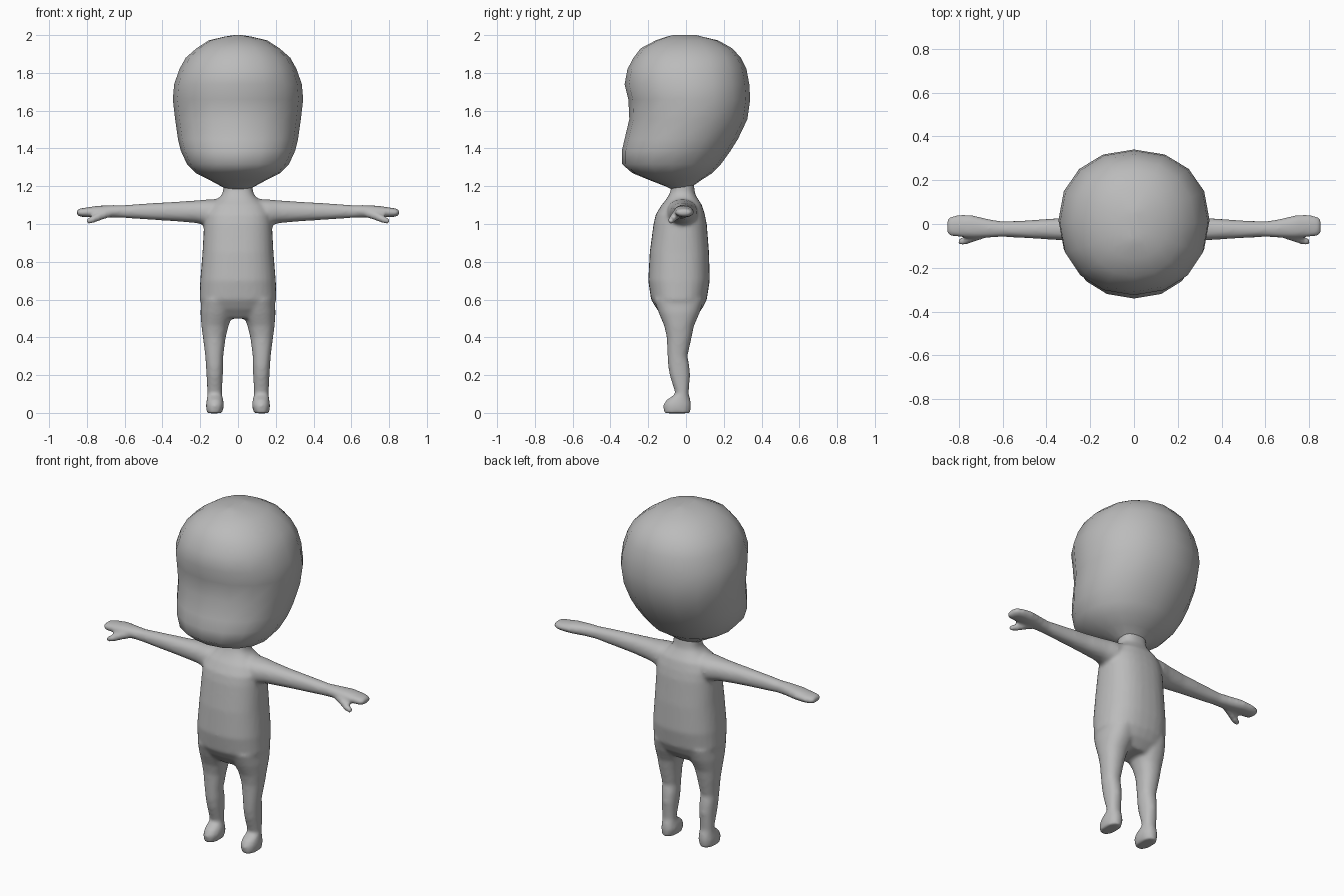
import bpy, bmesh, math
from mathutils import Vector

cube = bpy.data.objects.get("Cube")
if cube:
    bpy.data.objects.remove(cube)

grey = bpy.data.materials.new("plain grey")
grey.use_nodes = True
COLOUR = (0.5, 0.5, 0.5, 1)
grey.diffuse_color = COLOUR
grey.node_tree.nodes["Principled BSDF"].inputs["Base Color"].default_value = COLOUR


def loft(bm, rings, place, sides=24, power=2.2):
    """Skin rounded sections (t, a_min, a_max, b_min, b_max) and cap both ends."""
    loops = []
    for t, a0, a1, b0, b1 in rings:
        loop = []
        for i in range(sides):
            ang = 2 * math.pi * i / sides
            c, s = math.cos(ang), math.sin(ang)
            u = math.copysign(abs(c) ** (2 / power), c)
            v = math.copysign(abs(s) ** (2 / power), s)
            a = (a0 + a1 + (a1 - a0) * u) / 2
            b = (b0 + b1 + (b1 - b0) * v) / 2
            loop.append(bm.verts.new(place(t, a, b)))
        loops.append(loop)
    for low, high in zip(loops, loops[1:]):
        for i in range(sides):
            j = (i + 1) % sides
            bm.faces.new((low[i], low[j], high[j], high[i]))
    bm.faces.new(loops[0][::-1])
    bm.faces.new(loops[-1])


def make_object(name, bm):
    bmesh.ops.recalc_face_normals(bm, faces=bm.faces)
    mesh = bpy.data.meshes.new(name)
    bm.to_mesh(mesh)
    bm.free()
    obj = bpy.data.objects.new(name, mesh)
    bpy.context.collection.objects.link(obj)
    return obj


def finish(obj):
    obj.data.materials.clear()
    obj.data.materials.append(grey)
    for poly in obj.data.polygons:
        poly.use_smooth = True
        poly.material_index = 0


def upright(t, a, b):
    return Vector((a, b, t))


# Head: height, half width, front, back
head_rows = [
    (1.185, .06, -.08, .02), (1.2, .09, -.11, .035), (1.235, .155, -.2, .085),
    (1.27, .225, -.285, .14), (1.317, .27, -.338, .185), (1.386, .302, -.34, .235),
    (1.45, .318, -.325, .275), (1.555, .333, -.3, .325), (1.66, .345, -.305, .34),
    (1.74, .338, -.325, .335), (1.82, .31, -.31, .32), (1.88, .277, -.278, .29),
    (1.93, .22, -.24, .245), (1.972, .155, -.16, .17), (1.992, .07, -.1, .085),
    (2.0, .02, -.07, .055),
]
bm = bmesh.new()
loft(bm, [(z, -w, w, f, b) for z, w, f, b in head_rows], upright, 16, 2.15)
finish(make_object("head", bm))

# Torso and neck: height, half width, front, back
bm = bmesh.new()
torso_rows = [
    (.5, .12, -.11, .04), (.55, .185, -.155, .085), (.6, .203, -.185, .11),
    (.7, .2, -.2, .126), (.85, .188, -.192, .122), (1.0, .18, -.172, .11),
    (1.05, .175, -.16, .1), (1.1, .15, -.13, .085), (1.13, .11, -.105, .065),
    (1.155, .085, -.09, .05), (1.18, .078, -.08, .045), (1.23, .08, -.08, .04),
]
loft(bm, [(z, -w, w, f, b) for z, w, f, b in torso_rows], upright, 32, 2.4)

# Leg with foot: height, inner, outer, front, back
leg_rows = [
    (-.002, .084, .166, -.117, .022), (.04, .073, .17, -.122, .028),
    (.068, .078, .166, -.105, .024), (.1, .085, .162, -.055, .014),
    (.2, .08, .167, -.087, .022), (.25, .078, .17, -.095, .018),
    (.3, .078, .173, -.098, .008), (.4, .065, .186, -.102, .03),
    (.46, .05, .194, -.115, .042), (.53, .025, .199, -.145, .073),
    (.6, .02, .195, -.17, .095),
]
# Arm with mitten hand: distance, front, back, bottom, top
arm_rows = [
    (.06, -.1, .06, 1.0, 1.135), (.16, -.1, .06, .99, 1.13),
    (.22, -.085, .045, 1.005, 1.125), (.34, -.074, .027, 1.015, 1.117),
    (.5, -.064, .016, 1.025, 1.108), (.6, -.059, .012, 1.032, 1.1),
    (.66, -.062, .022, 1.034, 1.1), (.74, -.064, .041, 1.034, 1.097),
    (.8, -.06, .042, 1.036, 1.088), (.835, -.058, .036, 1.038, 1.083),
    (.853, -.045, .022, 1.046, 1.076),
]
# Thumb: distance, front, back, bottom, top
thumb_rows = [
    (.68, -.065, -.02, 1.035, 1.08), (.72, -.078, -.035, 1.022, 1.068),
    (.76, -.093, -.052, 1.006, 1.048), (.79, -.098, -.062, 1.0, 1.036),
    (.803, -.092, -.07, 1.006, 1.026),
]
for side in (1, -1):
    loft(bm, leg_rows, lambda t, a, b: Vector((side * a, b, t)))
    for rows in (arm_rows, thumb_rows):
        loft(bm, rows, lambda t, a, b: Vector((side * t, a, b)))
body = make_object("body", bm)

# Fuse the limbs into one soft skin
remesh = body.modifiers.new("fuse", 'REMESH')
remesh.mode = 'VOXEL'
remesh.voxel_size = 0.01
smooth = body.modifiers.new("soften", 'SMOOTH')
smooth.factor = 0.5
smooth.iterations = 8
bpy.context.view_layer.update()
evaluated = body.evaluated_get(bpy.context.evaluated_depsgraph_get())
skin = bpy.data.meshes.new_from_object(evaluated)
body.modifiers.clear()
body.data = skin
finish(body)
